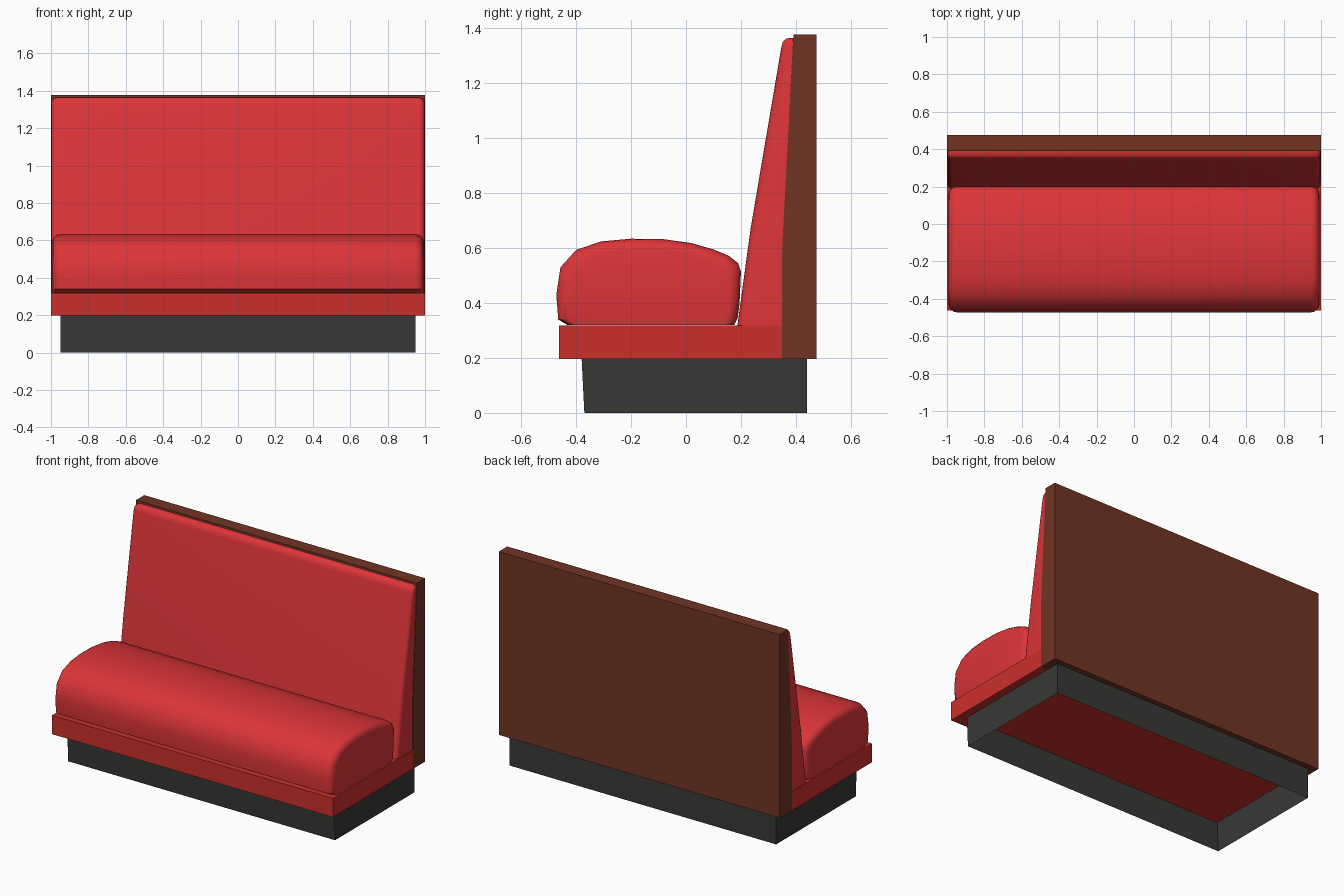
import bpy, bmesh, math

if "Cube" in bpy.data.objects:
    bpy.data.objects.remove(bpy.data.objects["Cube"])


def material(name, rgb):
    m = bpy.data.materials.new(name)
    m.diffuse_color = (*rgb, 1)
    m.use_nodes = True
    m.node_tree.nodes["Principled BSDF"].inputs["Base Color"].default_value = m.diffuse_color
    return m


RED = material("red_vinyl", (0.72, 0.035, 0.04))
TRIM = material("red_trim", (0.60, 0.03, 0.025))
WOOD = material("brown_wood", (0.17, 0.035, 0.018))
DARK = material("dark_plinth", (0.04, 0.04, 0.038))


def loft(name, sections, mat, smooth=False):
    """Skin a list of (x, [(y, z), ...]) cross-sections and cap both ends."""
    bm = bmesh.new()
    rings = [[bm.verts.new((x, y, z)) for y, z in pts] for x, pts in sections]
    n = len(rings[0])
    for a, b in zip(rings, rings[1:]):
        for i in range(n):
            j = (i + 1) % n
            bm.faces.new((a[i], a[j], b[j], b[i]))
    bm.faces.new(rings[0])
    bm.faces.new(rings[-1])
    bmesh.ops.recalc_face_normals(bm, faces=bm.faces[:])
    me = bpy.data.meshes.new(name)
    bm.to_mesh(me)
    bm.free()
    me.materials.append(mat)
    ob = bpy.data.objects.new(name, me)
    bpy.context.collection.objects.link(ob)
    if smooth:
        bpy.ops.object.select_all(action='DESELECT')
        ob.select_set(True)
        bpy.context.view_layer.objects.active = ob
        bpy.ops.object.shade_smooth_by_angle(angle=math.radians(40))
    return ob


def prism(name, profile, half, mat):
    return loft(name, [(-half, profile), (half, profile)], mat)


def cushion(name, profile, core, half, r, mat, steps=4):
    """Profile along x whose ends round over towards the smaller core profile."""
    end = []
    for k in range(steps + 1):
        a = k / steps * math.pi / 2
        t = 1 - math.cos(a)
        pts = [(y + (cy - y) * t, z + (cz - z) * t)
               for (y, z), (cy, cz) in zip(profile, core)]
        end.append((half - r + r * math.sin(a), pts))
    left = [(-x, p) for x, p in reversed(end)]
    return loft(name, left + end, mat, smooth=True)


# Plinth: four walls, open below, leaning front
bm = bmesh.new()
low = [bm.verts.new(v) for v in ((-.95, -.37, 0), (.95, -.37, 0), (.95, .44, 0), (-.95, .44, 0))]
top = [bm.verts.new(v) for v in ((-.95, -.38, .2), (.95, -.38, .2), (.95, .44, .2), (-.95, .44, .2))]
for i in range(4):
    j = (i + 1) % 4
    bm.faces.new((low[i], low[j], top[j], top[i]))
me = bpy.data.meshes.new("plinth")
bm.to_mesh(me)
bm.free()
me.materials.append(DARK)
bpy.context.collection.objects.link(bpy.data.objects.new("plinth", me))

# Seat frame
prism("seat_frame", [(-.463, .197), (.35, .197), (.35, .318), (-.463, .318)], 1.0, TRIM)

# Back panel
prism("back_panel", [(.35, .197), (.475, .197), (.475, 1.377), (.391, 1.377), (.35, .6)], 1.0, WOOD)

# Seat cushion
seat = [(-.43, .319), (-.465, .34), (-.472, .43), (-.457, .53), (-.40, .593), (-.31, .624),
        (-.2, .634), (-.08, .632), (.02, .618), (.10, .595), (.155, .572), (.19, .545),
        (.20, .515), (.195, .40), (.188, .345), (.175, .319)]
seat_core = [(-.136 + (y + .136) * .87, .319 + (z - .319) * .87) for y, z in seat]
cushion("seat_cushion", seat, seat_core, .992, .045, RED)

# Backrest cushion
back = [(.35, .318), (.187, .318), (.235, .67), (.346, 1.325), (.352, 1.35), (.365, 1.363),
        (.3905, 1.365), (.35, .6)]
back_core = [(.35, .318), (.215, .318), (.263, .67), (.365, 1.31), (.369, 1.328), (.375, 1.337),
             (.389, 1.34), (.35, .6)]
cushion("backrest_cushion", back, back_core, .997, .03, RED)
